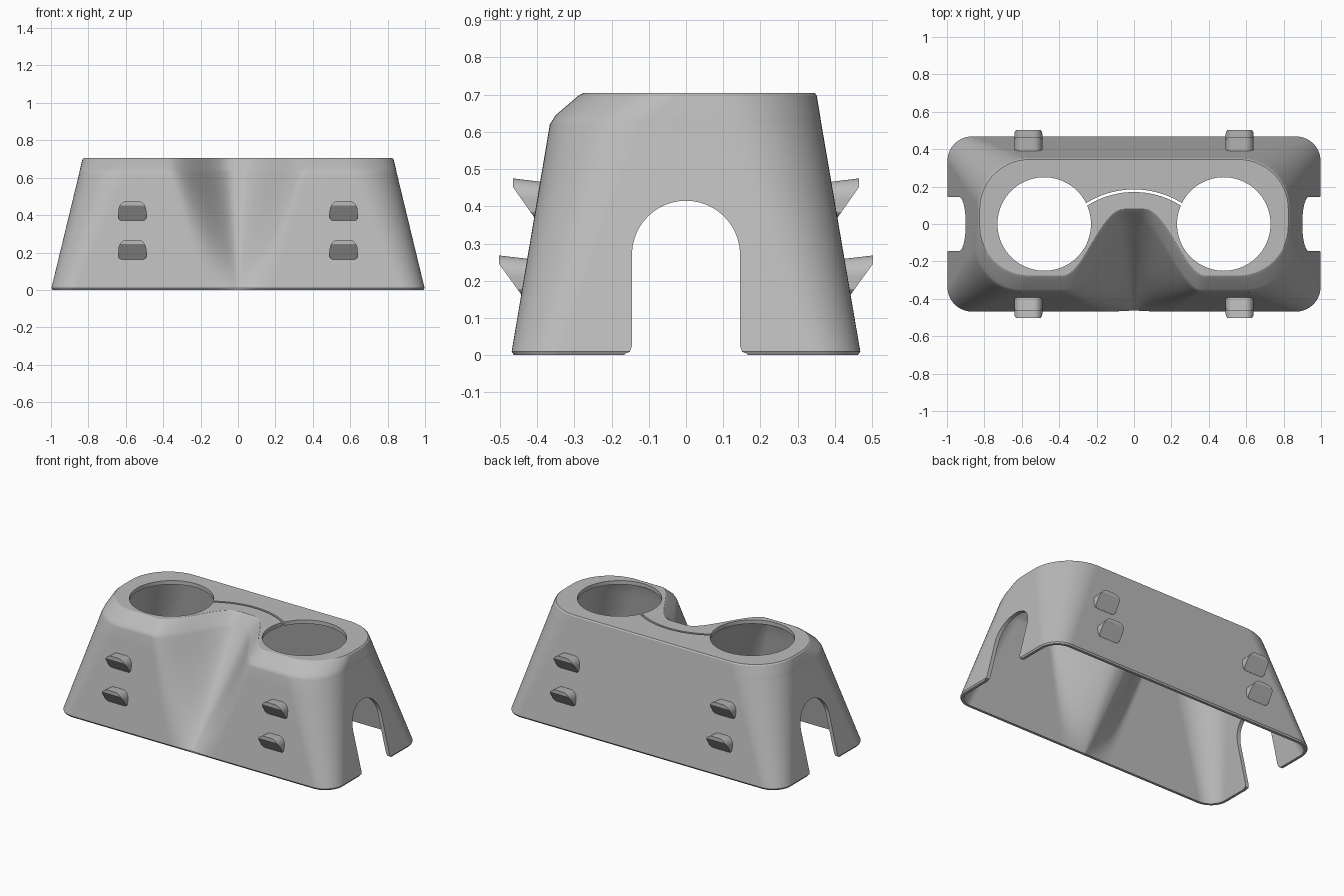
import bpy, bmesh, math
from mathutils import Vector

cube = bpy.data.objects.get("Cube")
if cube:
    bpy.data.objects.remove(cube, do_unlink=True)

grey = bpy.data.materials.new("light_grey_plastic")
grey.use_nodes = True
grey.diffuse_color = (0.5, 0.5, 0.5, 1)
grey.node_tree.nodes["Principled BSDF"].inputs["Base Color"].default_value = (0.5, 0.5, 0.5, 1)

WALL = 0.025
HEIGHT = 0.705
SHOULDER = 0.62
# z, half width, back y, front y, corner radius, notch depth, notch inner x, notch outer x
KEYS = [
    (0.0, 1.0, 0.47, -0.47, 0.13, 0.0, 0.02, 0.36),
    (SHOULDER, 0.85, 0.364, -0.366, 0.25, 0.38, 0.02, 0.36),
    (0.645, 0.845, 0.36, -0.35, 0.255, 0.38, 0.03, 0.365),
    (HEIGHT, 0.83, 0.35, -0.28, 0.27, 0.355, 0.06, 0.38),
]


def params(z):
    """Section parameters interpolated at height z."""
    z = max(0, min(HEIGHT, z))
    for a, b in zip(KEYS, KEYS[1:]):
        if z <= b[0]:
            t = (z - a[0]) / (b[0] - a[0])
            return [p + (q - p) * t for p, q in zip(a, b)][1:]


def section(z, inset=0.0):
    """Rounded rectangle with a tapering front notch, moved inward by inset."""
    xh, yb, yf, r, depth, x_in, x_out = params(z)
    f = max(0, min(z / SHOULDER, 1))
    pts = []
    for i in range(57):
        x = i / 56 - 0.5
        t = max(0, min(1, (x_out - abs(x)) / (x_out - x_in)))
        narrow = 1.4 * x * abs(x)
        pts.append(Vector((narrow + (x - narrow) * f, yf + depth * t * t * (3 - 2 * t))))
    corners = [(1, yf + r, -90), (1, yb - r, 0), (-1, yb - r, 90), (-1, yf + r, 180)]
    for side, cy, start in corners:
        for i in range(15):
            a = math.radians(start + 90 * i / 14)
            pts.append(Vector((side * (xh - r) + r * math.cos(a), cy + r * math.sin(a))))
    n = len(pts)
    out = []
    for i, p in enumerate(pts):
        d = (pts[(i + 1) % n] - pts[i - 1]).normalized()
        q = p + Vector((-d.y, d.x)) * inset
        out.append((q.x, q.y, z))
    return out


def loft(name, rows):
    """Closed solid skinned through equal-length rows of points."""
    bm = bmesh.new()
    rings = [[bm.verts.new(p) for p in row] for row in rows]
    for a, b in zip(rings, rings[1:]):
        for i in range(len(a)):
            j = (i + 1) % len(a)
            bm.faces.new((a[i], a[j], b[j], b[i]))
    bm.faces.new(rings[0][::-1])
    bm.faces.new(rings[-1])
    bmesh.ops.recalc_face_normals(bm, faces=bm.faces)
    mesh = bpy.data.meshes.new(name)
    bm.to_mesh(mesh)
    bm.free()
    mesh.materials.append(grey)
    ob = bpy.data.objects.new(name, mesh)
    bpy.context.collection.objects.link(ob)
    return ob


def select(ob):
    bpy.ops.object.select_all(action='DESELECT')
    ob.select_set(True)
    bpy.context.view_layer.objects.active = ob


def cut(ob, cutter):
    cutter.hide_render = True
    mod = ob.modifiers.new("cut", 'BOOLEAN')
    mod.operation = 'DIFFERENCE'
    mod.solver = 'EXACT'
    mod.object = cutter
    select(ob)
    bpy.ops.object.modifier_apply(modifier=mod.name)
    bpy.data.objects.remove(cutter, do_unlink=True)


def smooth(ob, angle):
    select(ob)
    bpy.ops.object.shade_smooth_by_angle(angle=math.radians(angle))
    mod = ob.modifiers.new("face_weighting", 'WEIGHTED_NORMAL')
    mod.keep_sharp = True


# Outer body, with eased bottom and top edges
wall_heights = [SHOULDER * i / 8 for i in range(1, 9)]
rows = [section(0, 0.008), section(0.01)]
rows += [section(z) for z in wall_heights + [0.632, 0.645, 0.698]]
rows.append(section(HEIGHT, 0.005))
body = loft("body_shell", rows)

# Hollow inside, open at the bottom
hollow = [(x, y, -0.02) for x, y, _ in section(0, WALL)]
rows = [hollow] + [section(z, WALL) for z in [0] + wall_heights + [0.645]]
rows.append(section(HEIGHT - WALL, WALL))
cut(body, loft("hollow_cutter", rows))

# Two round openings in the top
for side in (-1, 1):
    ring = [(side * 0.48 + 0.25 * math.cos(a), 0.25 * math.sin(a))
            for a in (math.tau * i / 72 for i in range(72))]
    cut(body, loft("opening_cutter", [[(x, y, z) for x, y in ring] for z in (0.66, 0.8)]))

# Curved slit joining the openings
arc = [math.radians(-34 + 68 * i / 28) for i in range(29)]
slit = [(r * math.sin(a), r * math.cos(a) - 0.295)
        for r, angles in ((0.48, arc), (0.466, arc[::-1])) for a in angles]
cut(body, loft("slit_cutter", [[(x, y, z) for x, y in slit] for z in (0.66, 0.8)]))

# Arched side openings with rounded feet
arch = [(0.165, -0.05), (0.165, 0.004), (0.151, 0.009), (0.145, 0.025)]
arch += [(0.145 * math.cos(a), 0.27 + 0.145 * math.sin(a))
         for a in (math.pi * i / 36 for i in range(37))]
arch += [(-y, z) for y, z in arch[3::-1]]
cut(body, loft("arch_cutter", [[(x, y, z) for y, z in arch] for x in (-1.2, 1.2)]))
smooth(body, 25)


def wall_y(z):
    return 0.47 - 0.169 * z


# Hook-shaped lugs: two rows on the front and the back
half_widths = [(0, 0.06), (0.006, 0.07), (0.015, 0.075), (0.05, 0.075)]
for i in range(1, 11):
    a = math.pi / 2 * i / 10
    half_widths.append((0.05 + 0.055 * math.sin(a), 0.03 + 0.045 * math.cos(a)))

for level, z0, tip in (("lower", 0.163, 0.502), ("upper", 0.37, 0.465)):
    for face, sy in (("front", -1), ("back", 1)):
        for hand, sx in (("left", 1), ("right", -1)):
            rows = []
            for h, w in half_widths:
                y_in = wall_y(z0 + h) - 0.012
                y_out = wall_y(z0) + min(h / 0.082, 1) * (tip - wall_y(z0))
                z_in = z0 + h * 0.9
                cx = sx * 0.565
                rows.append([(cx - w, sy * y_in, z_in), (cx + w, sy * y_in, z_in),
                             (cx + w, sy * y_out, z0 + h), (cx - w, sy * y_out, z0 + h)])
            smooth(loft(f"{level}_{face}_lug_{hand}", rows), 30)
